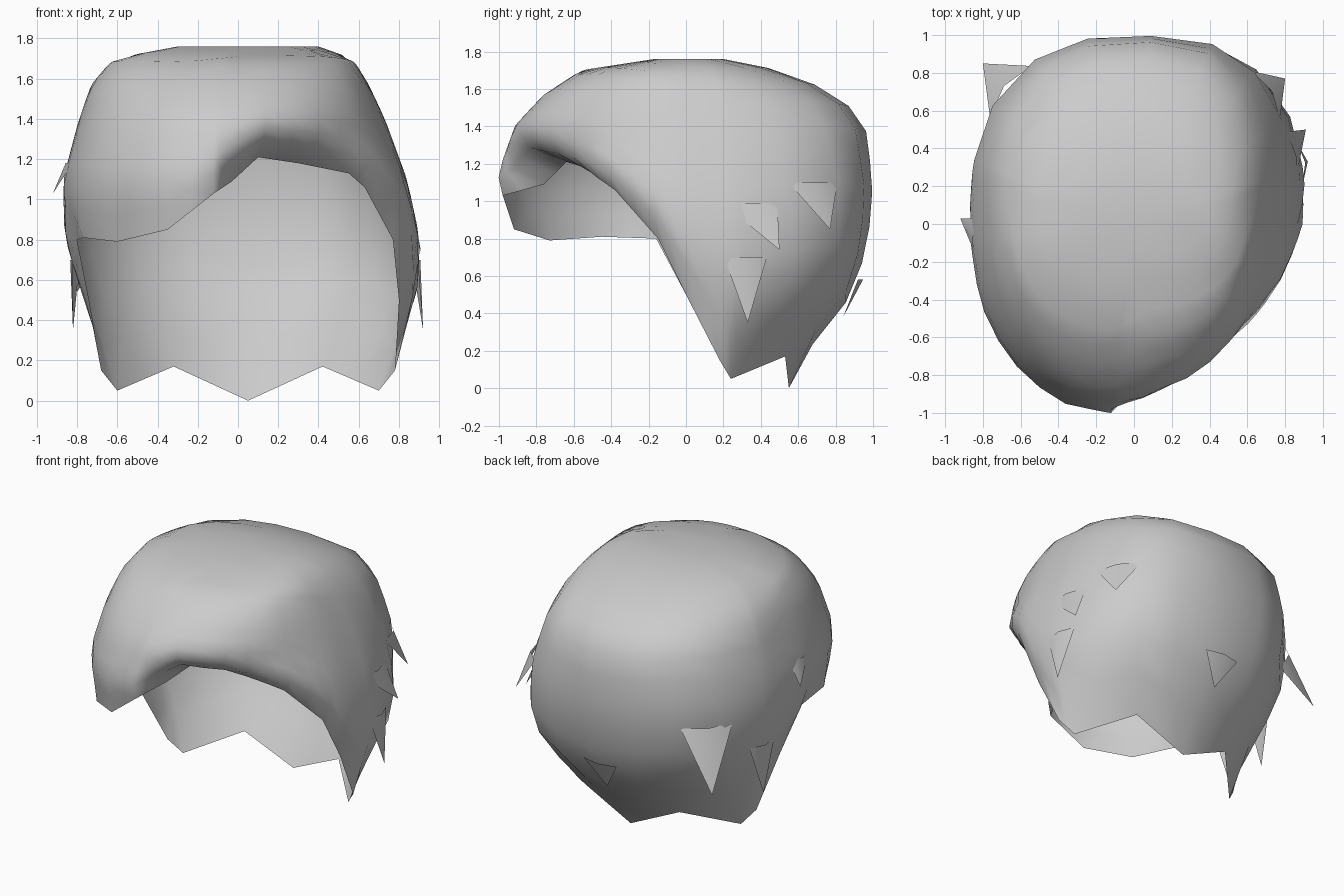
import bpy, bmesh, math
from mathutils import Vector

cube = bpy.data.objects.get("Cube")
if cube:
    bpy.data.objects.remove(cube, do_unlink=True)

grey = bpy.data.materials.new("light_grey_hair")
grey.use_nodes = True
grey.diffuse_color = (0.6, 0.6, 0.6, 1)
grey.node_tree.nodes["Principled BSDF"].inputs["Base Color"].default_value = (0.6, 0.6, 0.6, 1)

TOP = 1.76
ROWS = 11
# Head sections from crown to nape: height, front, back, left, right reach
SECTIONS = [
    (1.76, .17, .2, .4, .3), (1.7, .56, .5, .57, .62), (1.57, .76, .82, .65, .73),
    (1.4, .92, .96, .73, .79), (1.1, 1.03, 1, .84, .87), (.8, .97, .98, .91, .87),
    (.5, .75, .92, .91, .79), (.15, .5, .69, .81, .69), (0, .5, .56, .75, .63)]

# Rim of the hair, from the parting around the left side, nape and right side
RIM = [
    (-.03, -.76, 1.09), (.1, -.64, 1.21), (.3, -.54, 1.18), (.55, -.48, 1.13),
    (.63, -.38, 1.06), (.77, -.15, .8), (.8, 0, .5), (.78, .18, .15),
    (.7, .24, .05), (.42, .53, .17), (.05, .55, 0), (-.32, .53, .17),
    (-.6, .24, .05), (-.68, .18, .15), (-.74, 0, .5), (-.8, -.16, .8),
    (-.77, -.45, .81), (-.6, -.73, .79), (-.35, -.92, .85), (-.12, -.98, 1.03)]


def reach(z, angle):
    """Distance from the axis to the head surface at a height and angle."""
    for hi, lo in zip(SECTIONS, SECTIONS[1:]):
        if z >= lo[0]:
            break
    f = (hi[0] - z) / (hi[0] - lo[0])
    front, back, left, right = (a + (b - a) * f for a, b in zip(hi[1:], lo[1:]))
    c, s = math.cos(angle), math.sin(angle)
    rx = left if c > 0 else right
    ry = back if s > 0 else front
    # The swept front left is flattest near the parting, the back corners are full
    if s < 0:
        p = 1.7 + min(abs(z - 1.3) * 1.5, .5) if c > 0 else 2.2
    else:
        p = 2.9 if c > 0 else 2.5
    return (abs(c / rx) ** p + abs(s / ry) ** p) ** (-1 / p)


def finish(name, bm, sharp=60):
    bmesh.ops.recalc_face_normals(bm, faces=bm.faces)
    mesh = bpy.data.meshes.new(name)
    bm.to_mesh(mesh)
    bm.free()
    mesh.materials.append(grey)
    ob = bpy.data.objects.new(name, mesh)
    bpy.context.collection.objects.link(ob)
    bpy.ops.object.select_all(action='DESELECT')
    ob.select_set(True)
    bpy.context.view_layer.objects.active = ob
    bpy.ops.object.shade_smooth_by_angle(angle=math.radians(sharp))


# Hair shell: one column of points per rim point, from crown to rim
rim = []
for a, b in zip(RIM, RIM[1:] + RIM[:1]):
    a, b = Vector(a), Vector(b)
    rim += [a, (a + b) / 2]

bm = bmesh.new()
crown = bm.verts.new((0.04, 0.03, TOP))
columns = []
for point in rim:
    angle = math.atan2(point.y, point.x)
    column = []
    for row in range(ROWS + 1):
        t = row / ROWS
        z = TOP - (TOP - point.z) * t ** 1.5
        r = reach(z, angle)
        r += (point.xy.length - r) * t ** 11
        column.append(bm.verts.new((r * math.cos(angle), r * math.sin(angle), z)))
    columns.append(column)
for a, b in zip(columns, columns[1:] + columns[:1]):
    bm.faces.new((crown, a[0], b[0]))
    for row in range(ROWS):
        bm.faces.new((a[row], a[row + 1], b[row + 1], b[row]))
finish("hair_shell", bm, 80)


def tuft(name, tip, height, width, lean=0):
    """Pointed lock whose root lies flush with the shell above its tip."""
    tip = Vector(tip)
    angle = math.atan2(tip.y, tip.x)

    def root(offset, lift):
        z = tip.z + height
        a = angle + offset
        r = reach(z, a) + lift
        return Vector((r * math.cos(a), r * math.sin(a), z))

    bm = bmesh.new()
    end = bm.verts.new(tip)
    ridge = bm.verts.new(root(lean, .01))
    for side in (1, -1):
        bm.faces.new((end, bm.verts.new(root(lean + side * width, -.015)), ridge))
    finish(name, bm)


# Loose locks on the sides and back
tuft("left_low_lock", (.92, .33, .35), .35, .12)
tuft("left_mid_lock", (.91, .5, .74), .25, .16, -.12)
tuft("left_back_lock", (.8, .77, .85), .25, .15)
tuft("right_low_lock", (-.82, .3, .35), .35, .13)
tuft("right_back_lock", (-.8, .85, .54), .4, .18)
tuft("nape_lock", (.03, .84, .38), .2, .14)
tuft("right_front_lock", (-.92, .03, 1.03), .15, .14, .14)
